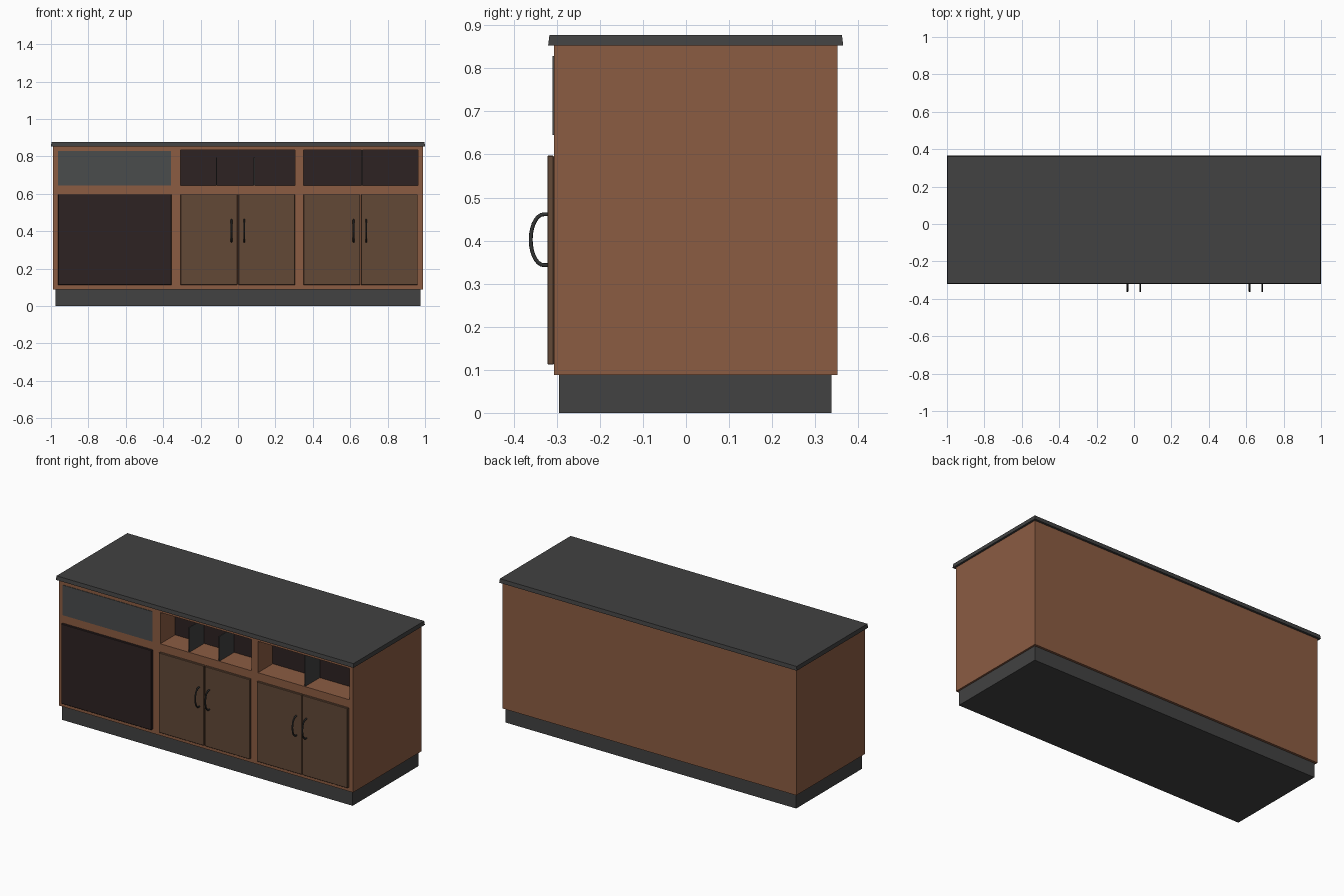
import bpy, bmesh, math
from mathutils import Vector

if "Cube" in bpy.data.objects:
    bpy.data.objects.remove(bpy.data.objects["Cube"], do_unlink=True)


def material(name, rgb):
    m = bpy.data.materials.new(name)
    m.use_nodes = True
    m.diffuse_color = (*rgb, 1)
    bsdf = next(n for n in m.node_tree.nodes if n.type == "BSDF_PRINCIPLED")
    bsdf.inputs["Base Color"].default_value = (*rgb, 1)
    return m


wood = material("warm brown wood", (0.26, 0.107, 0.055))
door_wood = material("dull brown wood", (0.122, 0.065, 0.037))
dark = material("near black brown", (0.026, 0.016, 0.016))
grey = material("charcoal", (0.054, 0.054, 0.054))
panel_grey = material("slate grey", (0.067, 0.072, 0.073))
metal = material("dark metal", (0.032, 0.034, 0.034))


def box(name, x, y, z, mat, bevel=0):
    """Box from (min, max) pairs."""
    bm = bmesh.new()
    bmesh.ops.create_cube(bm, size=1)
    for v in bm.verts:
        v.co = Vector([r[0] if c < 0 else r[1] for c, r in zip(v.co, (x, y, z))])
    me = bpy.data.meshes.new(name)
    bm.to_mesh(me)
    bm.free()
    me.materials.append(mat)
    ob = bpy.data.objects.new(name, me)
    bpy.context.collection.objects.link(ob)
    if bevel:
        mod = ob.modifiers.new("Bevel", "BEVEL")
        mod.width = bevel
        mod.segments = 1
    return ob


FRONT = -0.307
NICHE_BACK = -0.165
NICHE_Z = (0.645, 0.835)
DOOR_Y = (-0.322, FRONT)
DOOR_Z = (0.112, 0.597)

# Plinth and carcass
box("plinth", (-0.977, 0.977), (-0.295, 0.338), (0, 0.088), grey)
carcass = box("carcass", (-0.988, 0.988), (FRONT, 0.352), (0.088, 0.853), wood)

# Open niches cut into the carcass
cutters = []
for x in ((-0.307, 0.305), (0.349, 0.963)):
    cutter = box("niche_cutter", x, (-0.4, NICHE_BACK), NICHE_Z, wood)
    cutter.hide_render = True
    mod = carcass.modifiers.new("Niche", "BOOLEAN")
    mod.operation = "DIFFERENCE"
    mod.solver = "EXACT"
    mod.object = cutter
    cutters.append(cutter)
bpy.context.view_layer.update()
cut_mesh = bpy.data.meshes.new_from_object(
    carcass.evaluated_get(bpy.context.evaluated_depsgraph_get()))
carcass.modifiers.clear()
carcass.data = cut_mesh
for cutter in cutters:
    bpy.data.objects.remove(cutter, do_unlink=True)

# Niche backs are dark, everything else is wood
cut_mesh.materials.clear()
cut_mesh.materials.append(wood)
cut_mesh.materials.append(dark)
for p in cut_mesh.polygons:
    p.material_index = int(p.normal.y < -0.9 and p.center.y > -0.25)

# Countertop, slightly narrower at its upper face
top = box("countertop", (-1, 1), (-0.32, 0.365), (0.853, 0.877), grey)
for v in top.data.vertices:
    if v.co.z > 0.86:
        v.co.x -= math.copysign(0.003, v.co.x)
        v.co.y -= math.copysign(0.003, v.co.y)

# Niche dividers
for x, height in ((-0.115, 0.795), (0.087, 0.795), (0.662, 0.835)):
    box("niche_divider", (x - 0.003, x + 0.003), (FRONT + 0.002, NICHE_BACK),
        (NICHE_Z[0], height), grey)

# Left bay: drawer plate above a dark appliance front
box("drawer_panel", (-0.963, -0.358), (FRONT - 0.003, FRONT), (0.645, 0.828), panel_grey)
box("appliance_front", (-0.963, -0.356), DOOR_Y, DOOR_Z, dark, 0.002)

# Cupboard doors
for x in ((-0.307, -0.004), (0.003, 0.304), (0.351, 0.653), (0.658, 0.961)):
    box("cupboard_door", x, DOOR_Y, DOOR_Z, door_wood, 0.002)


# Bowed handles swept along a half loop
def handle(x):
    cu = bpy.data.curves.new("door_handle", "CURVE")
    cu.dimensions = "3D"
    cu.bevel_depth = 0.0045
    cu.bevel_resolution = 2
    cu.use_fill_caps = True
    steps = 14
    points = [(-0.318, -1)]
    for i in range(steps + 1):
        a = math.pi * i / steps
        points.append((-0.33 - 0.0305 * math.sin(a), -math.cos(a)))
    points.append((-0.318, 1))
    spline = cu.splines.new("POLY")
    spline.points.add(len(points) - 1)
    for p, (y, s) in zip(spline.points, points):
        p.co = (x, y, 0.402 + 0.059 * s, 1)
    cu.materials.append(metal)
    source = bpy.data.objects.new("handle_path", cu)
    bpy.context.collection.objects.link(source)
    bpy.context.view_layer.update()
    me = bpy.data.meshes.new_from_object(
        source.evaluated_get(bpy.context.evaluated_depsgraph_get()))
    bpy.data.objects.remove(source, do_unlink=True)
    for p in me.polygons:
        p.use_smooth = len(p.vertices) == 4
    ob = bpy.data.objects.new("door_handle", me)
    bpy.context.collection.objects.link(ob)


for x in (-0.035, 0.033, 0.618, 0.685):
    handle(x)
